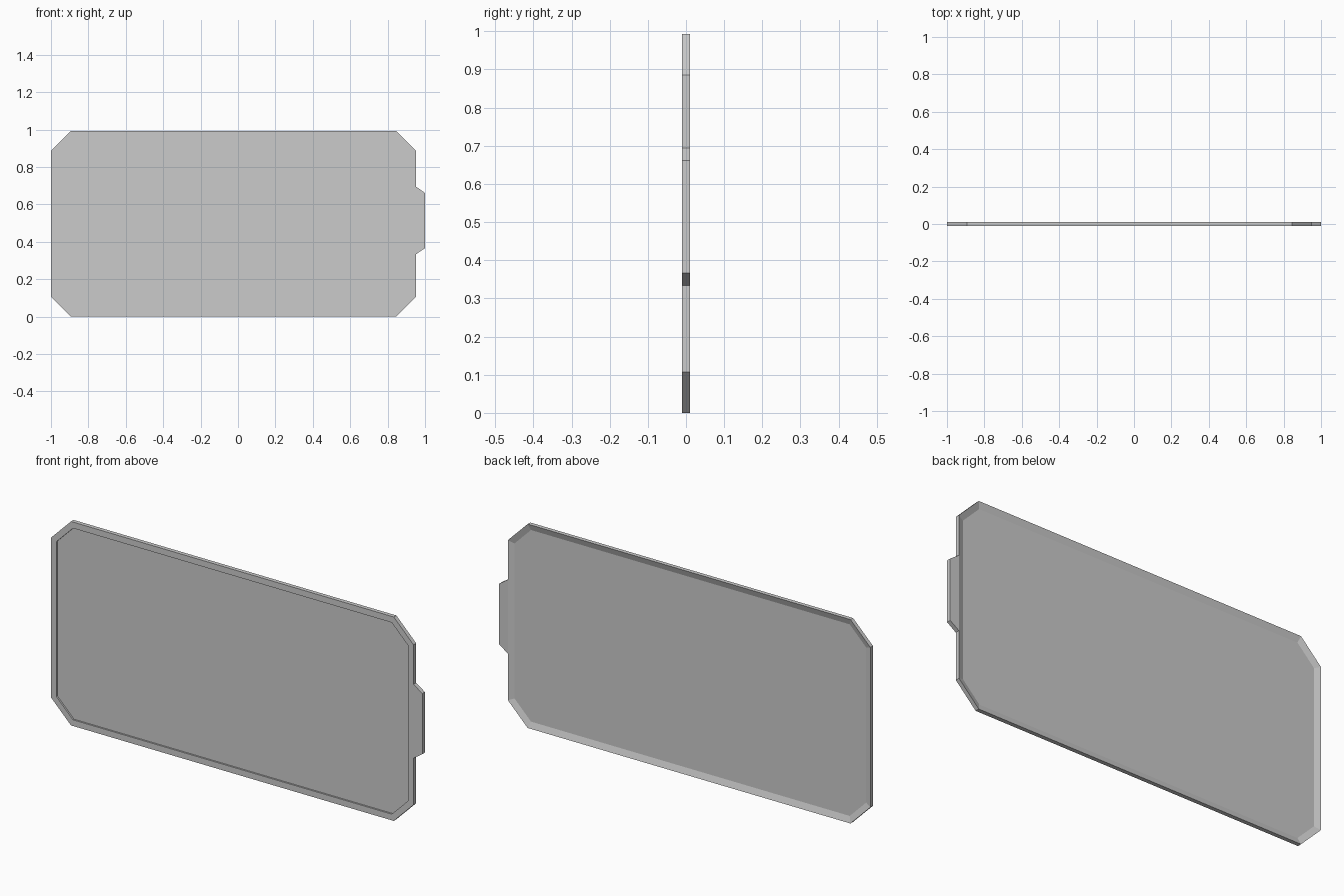
import bpy, bmesh

if "Cube" in bpy.data.objects:
    bpy.data.objects.remove(bpy.data.objects["Cube"])

T = 0.01  # half thickness


def octagon(x0, x1, z0, z1, cl, cr, cz):
    """Rectangle outline with cut corners (cl / cr wide, cz tall)."""
    return [(x0 + cl, z0), (x1 - cr, z0), (x1, z0 + cz), (x1, z1 - cz),
            (x1 - cr, z1), (x0 + cl, z1), (x0, z1 - cz), (x0, z0 + cz)]


def build(name, rings):
    """Skin a stack of (outline, y) rings and cap both ends."""
    bm = bmesh.new()
    loops = [[bm.verts.new((x, y, z)) for x, z in pts] for pts, y in rings]
    for a, b in zip(loops, loops[1:]):
        n = len(a)
        for i in range(n):
            j = (i + 1) % n
            bm.faces.new((a[i], a[j], b[j], b[i]))
    bm.faces.new(loops[0])
    bm.faces.new(loops[-1])
    bmesh.ops.recalc_face_normals(bm, faces=bm.faces)
    me = bpy.data.meshes.new(name)
    bm.to_mesh(me)
    bm.free()
    ob = bpy.data.objects.new(name, me)
    bpy.context.collection.objects.link(ob)
    return ob


# Panel: stepped recess in front, sloped recess behind
outer = octagon(-1.0, 0.953, 0.0, 0.993, 0.107, 0.107, 0.107)
inner = octagon(-0.971, 0.924, 0.03, 0.963, 0.089, 0.089, 0.089)
build("panel", [(inner, -0.002), (inner, -T), (outer, -T),
                (outer, T), (inner, 0.0)])

# Tab on the right edge
tab = [(0.953, 0.334), (1.0, 0.366), (1.0, 0.661), (0.953, 0.694)]
build("side_tab", [(tab, -T), (tab, T)])
